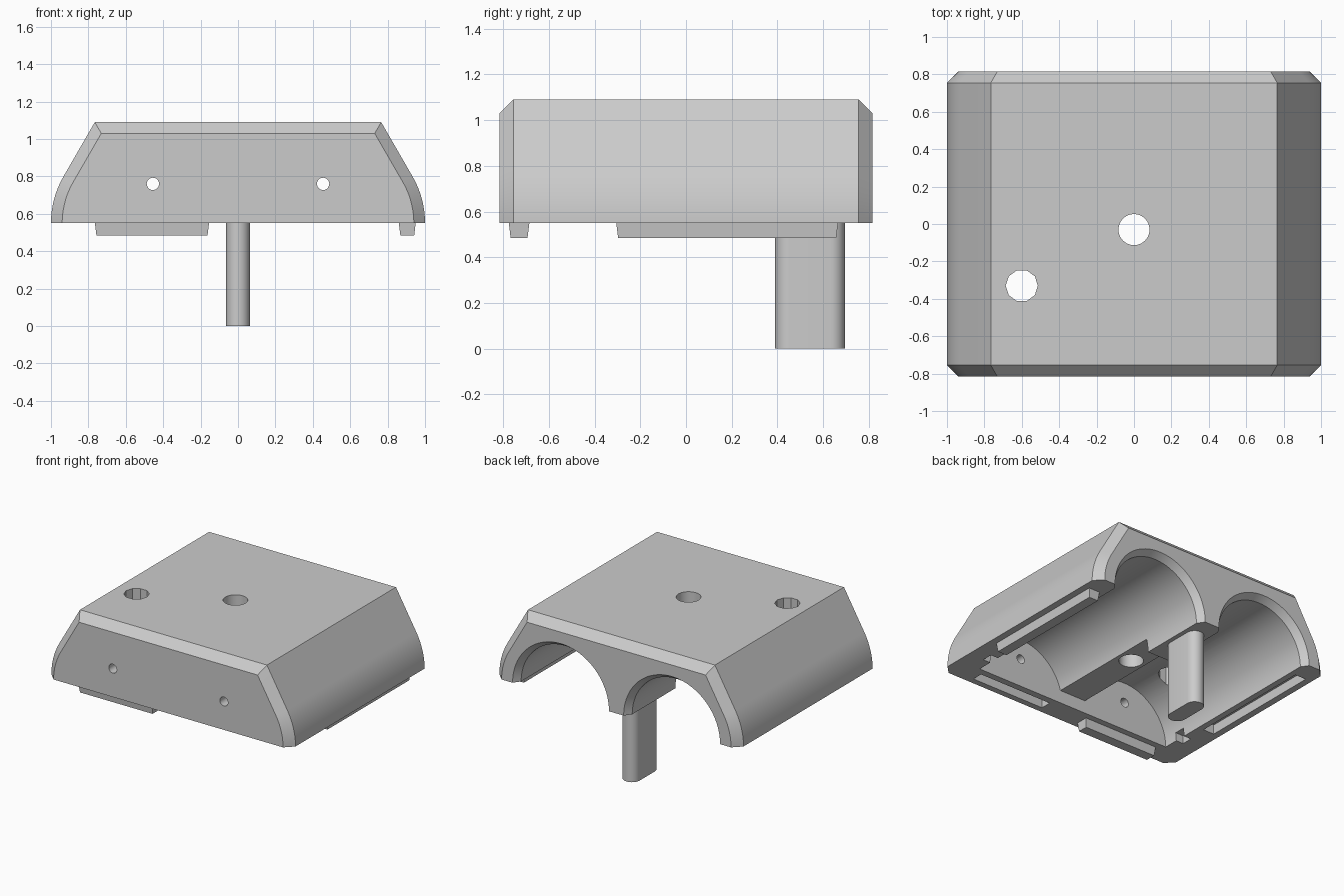
import bpy, bmesh, math
from mathutils import Matrix, Vector

if "Cube" in bpy.data.objects:
    bpy.data.objects.remove(bpy.data.objects["Cube"], do_unlink=True)

GREY = (0.6, 0.6, 0.6, 1)
grey = bpy.data.materials.new("plain_grey")
grey.use_nodes = True
grey.diffuse_color = GREY
grey.node_tree.nodes["Principled BSDF"].inputs["Base Color"].default_value = GREY

BASE, TOP = 0.55, 1.09
BORE_X = 0.455


def loft(name, rings):
    """Skin a list of equal-length closed rings and cap both ends."""
    bm = bmesh.new()
    loops = [[bm.verts.new(p) for p in ring] for ring in rings]
    n = len(loops[0])
    for a, b in zip(loops, loops[1:]):
        for i in range(n):
            j = (i + 1) % n
            bm.faces.new((a[i], a[j], b[j], b[i]))
    bm.faces.new(loops[0])
    bm.faces.new(loops[-1])
    bmesh.ops.recalc_face_normals(bm, faces=bm.faces)
    mesh = bpy.data.meshes.new(name)
    bm.to_mesh(mesh)
    bm.free()
    mesh.materials.append(grey)
    ob = bpy.data.objects.new(name, mesh)
    bpy.context.collection.objects.link(ob)
    return ob


def smooth(ob):
    bpy.ops.object.select_all(action='DESELECT')
    ob.select_set(True)
    bpy.context.view_layer.objects.active = ob
    bpy.ops.object.shade_smooth_by_angle(angle=math.radians(30))


def block(name, x0, x1, y0, y1, z0, z1, taper=0.0):
    """Box whose lower end is narrowed by taper."""
    def ring(z, t):
        return [(x0 + t, y0 + t, z), (x1 - t, y0 + t, z),
                (x1 - t, y1 - t, z), (x0 + t, y1 - t, z)]
    return loft(name, [ring(z0, taper), ring(z1, 0)])


def turned(name, profile, centre, axis, sides):
    """Lathe (distance, radius) pairs around the Y or Z axis."""
    rings = []
    for d, r in profile:
        ring = []
        for i in range(sides):
            a = 2 * math.pi * i / sides
            c, s = r * math.cos(a), r * math.sin(a)
            off = Vector((c, d, s)) if axis == 'Y' else Vector((c, s, d))
            ring.append(Vector(centre) + off)
        rings.append(ring)
    return loft(name, rings)


def shell_ring(y, inset):
    """Cross-section: rounded lower flank, sloping upper flank, flat top."""
    radius, z_top = 0.5 - inset, TOP - inset
    half = []
    for i in range(13):
        a = math.radians(30) * i / 12
        half.append((0.5 + radius * math.cos(a), BASE + radius * math.sin(a)))
    x, z = half[-1]
    half.append((x - (z_top - z) * math.tan(math.radians(30)), z_top))
    return [(x, y, z) for x, z in half] + [(-x, y, z) for x, z in reversed(half)]


# Main shell with chamfered ends
END, CH = 0.815, 0.06
shell = loft("shell", [shell_ring(-END, CH), shell_ring(-END + CH, 0),
                       shell_ring(END - CH, 0), shell_ring(END, CH)])

# Cutters: bores, screw holes, rim notches
cutters = []
for side in (-1, 1):
    x = side * BORE_X
    cutters.append(turned("bore_cutter", [(-0.64, 0.36), (0.765, 0.36), (END, 0.395), (0.915, 0.465)],
                          (x, 0, BASE), 'Y', 96))
    cutters.append(turned("front_hole_cutter", [(-0.9, 0.033), (-0.55, 0.033)],
                          (x, 0, 0.76), 'Y', 24))
    a, b = sorted((side * 0.78, side * 0.875))
    cutters.append(block("notch_cutter", a, b, -0.53, -0.45, 0.45, 0.61))

# Cutters: recess in the middle wall, top holes, mating grooves
cutters += [
    block("recess_cutter", -0.12, 0.12, -0.64, 0.26, 0.4, 0.645),
    turned("centre_hole_cutter", [(0.5, 0.083), (1.2, 0.083)], (0, -0.03, 0), 'Z', 48),
    turned("side_hole_cutter", [(0.7, 0.086), (1.2, 0.086)], (-0.6, -0.33, 0), 'Z', 10),
    block("side_groove_cutter", -0.95, -0.86, -0.3, 0.66, 0.5, 0.62),
    block("front_groove_cutter", 0.16, 0.76, -0.77, -0.69, 0.5, 0.62),
]
for c in cutters:
    c.hide_render = True
    mod = shell.modifiers.new(c.name, 'BOOLEAN')
    mod.operation, mod.solver, mod.object = 'DIFFERENCE', 'EXACT', c

# Bake the cuts and discard the cutters
bpy.context.view_layer.update()
evaluated = shell.evaluated_get(bpy.context.evaluated_depsgraph_get())
cut_mesh = bpy.data.meshes.new_from_object(evaluated)
shell.modifiers.clear()
shell.data = cut_mesh
for c in cutters:
    bpy.data.objects.remove(c, do_unlink=True)
smooth(shell)

# Tapered locating tabs under the rim
block("side_tab", 0.86, 0.95, -0.305, 0.665, 0.485, BASE, 0.008)
block("front_tab", -0.765, -0.155, -0.775, -0.685, 0.485, BASE, 0.008)

# Round-ended post under the middle wall
R = 0.063
outline = []
for start, y in ((0, 0.695 - R), (180, 0.39 + R)):
    for i in range(17):
        a = math.radians(start + 180 * i / 16)
        outline.append((R * math.cos(a), y + R * math.sin(a)))
post = loft("post", [[(x, y, z) for x, y in outline] for z in (0, BASE + 0.01)])
smooth(post)
